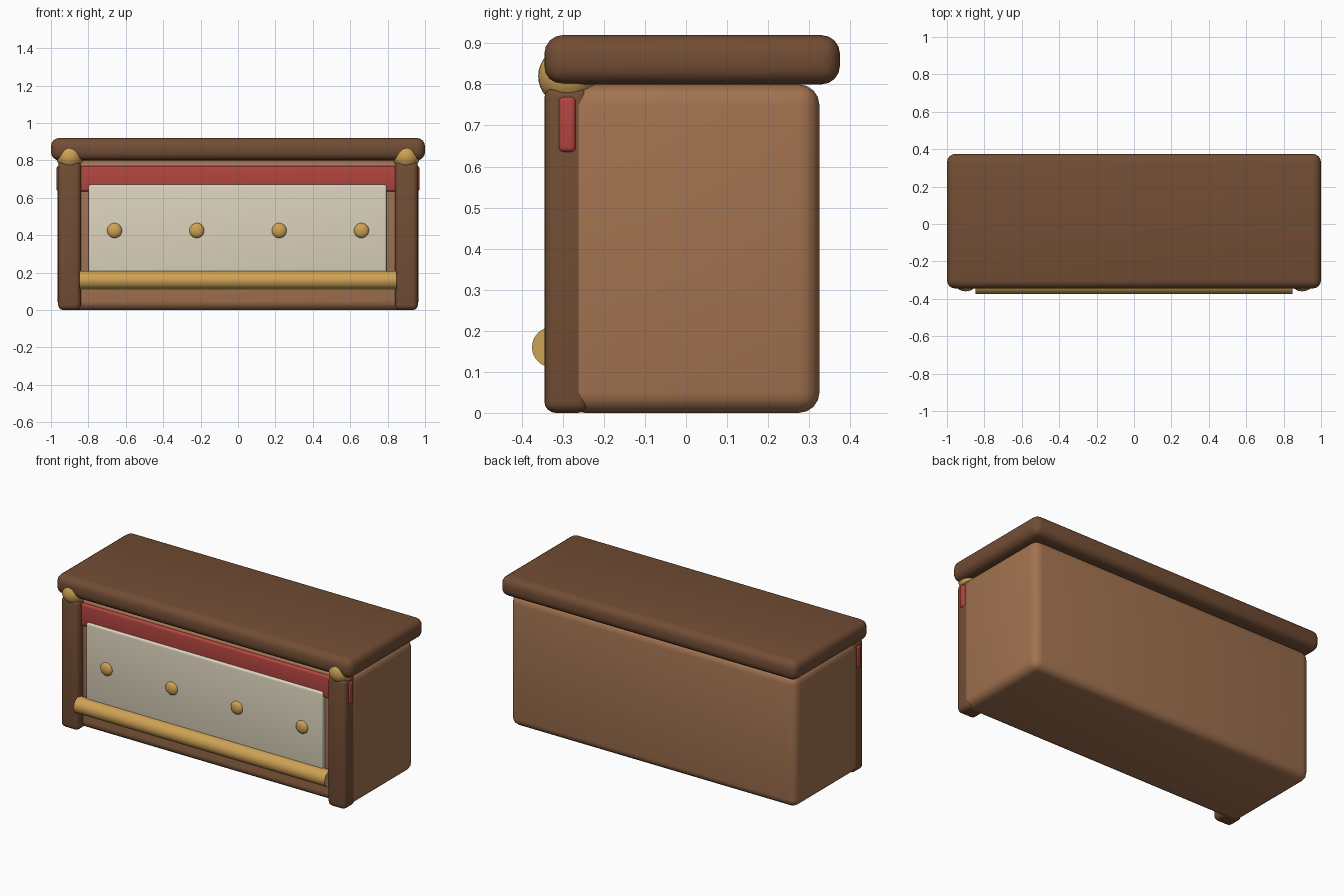
import bpy
import math

if "Cube" in bpy.data.objects:
    bpy.data.objects.remove(bpy.data.objects["Cube"])


def material(name, rgb):
    m = bpy.data.materials.new(name)
    m.diffuse_color = (*rgb, 1)
    m.use_nodes = True
    m.node_tree.nodes["Principled BSDF"].inputs["Base Color"].default_value = m.diffuse_color
    return m


WOOD = material("wood", (0.36, 0.17, 0.08))
DARK = material("dark_wood", (0.17, 0.075, 0.035))
RED = material("red_trim", (0.45, 0.06, 0.05))
CREAM = material("cream_panel", (0.72, 0.65, 0.51))
GOLD = material("brass", (0.62, 0.36, 0.09))


def finish(name, mat):
    ob = bpy.context.object
    ob.name = name
    ob.data.materials.append(mat)
    bpy.ops.object.shade_smooth_by_angle(angle=math.radians(35))
    return ob


def box(name, x, y, z, bevel, mat):
    """Rounded box from (min, max) ranges."""
    mid = [(a + b) / 2 for a, b in (x, y, z)]
    bpy.ops.mesh.primitive_cube_add(size=1, location=mid)
    ob = bpy.context.object
    ob.scale = [b - a for a, b in (x, y, z)]
    bpy.ops.object.transform_apply(location=False, rotation=False, scale=True)
    mod = ob.modifiers.new("rounding", "BEVEL")
    mod.width = bevel
    mod.segments = 4
    bpy.ops.object.modifier_apply(modifier=mod.name)
    return finish(name, mat)


def ball(name, loc, scale, mat):
    bpy.ops.mesh.primitive_uv_sphere_add(segments=32, ring_count=16, radius=1, location=loc)
    bpy.context.object.scale = scale
    bpy.ops.object.transform_apply(location=False, rotation=False, scale=True)
    return finish(name, mat)


# Cabinet body and overhanging top
box("body", (-0.965, 0.965), (-0.295, 0.325), (0, 0.80), 0.05, WOOD)
box("top_slab", (-1, 1), (-0.345, 0.375), (0.80, 0.92), 0.045, DARK)

# Front trim and panel
box("red_band", (-0.97, 0.97), (-0.31, -0.268), (0.635, 0.77), 0.012, RED)
box("front_panel", (-0.80, 0.795), (-0.325, -0.275), (0.17, 0.67), 0.012, CREAM)

# Corner posts with brass caps
for s, side in ((-1, "left"), (1, "right")):
    xs = sorted((s * 0.84, s * 0.962))
    box(f"{side}_post", xs, (-0.345, -0.235), (0, 0.795), 0.028, DARK)
    ball(f"{side}_post_cap", (s * 0.90, -0.288, 0.82), (0.071, 0.072, 0.072), GOLD)

# Row of brass studs
for i in range(4):
    ball(f"stud_{i + 1}", (-0.66 + 0.44 * i, -0.323, 0.425), (0.04, 0.022, 0.04), GOLD)

# Foot rail
bpy.ops.mesh.primitive_cylinder_add(vertices=32, radius=0.049, depth=1.695,
                                    location=(0, -0.326, 0.16),
                                    rotation=(0, math.pi / 2, 0))
finish("foot_rail", GOLD)
